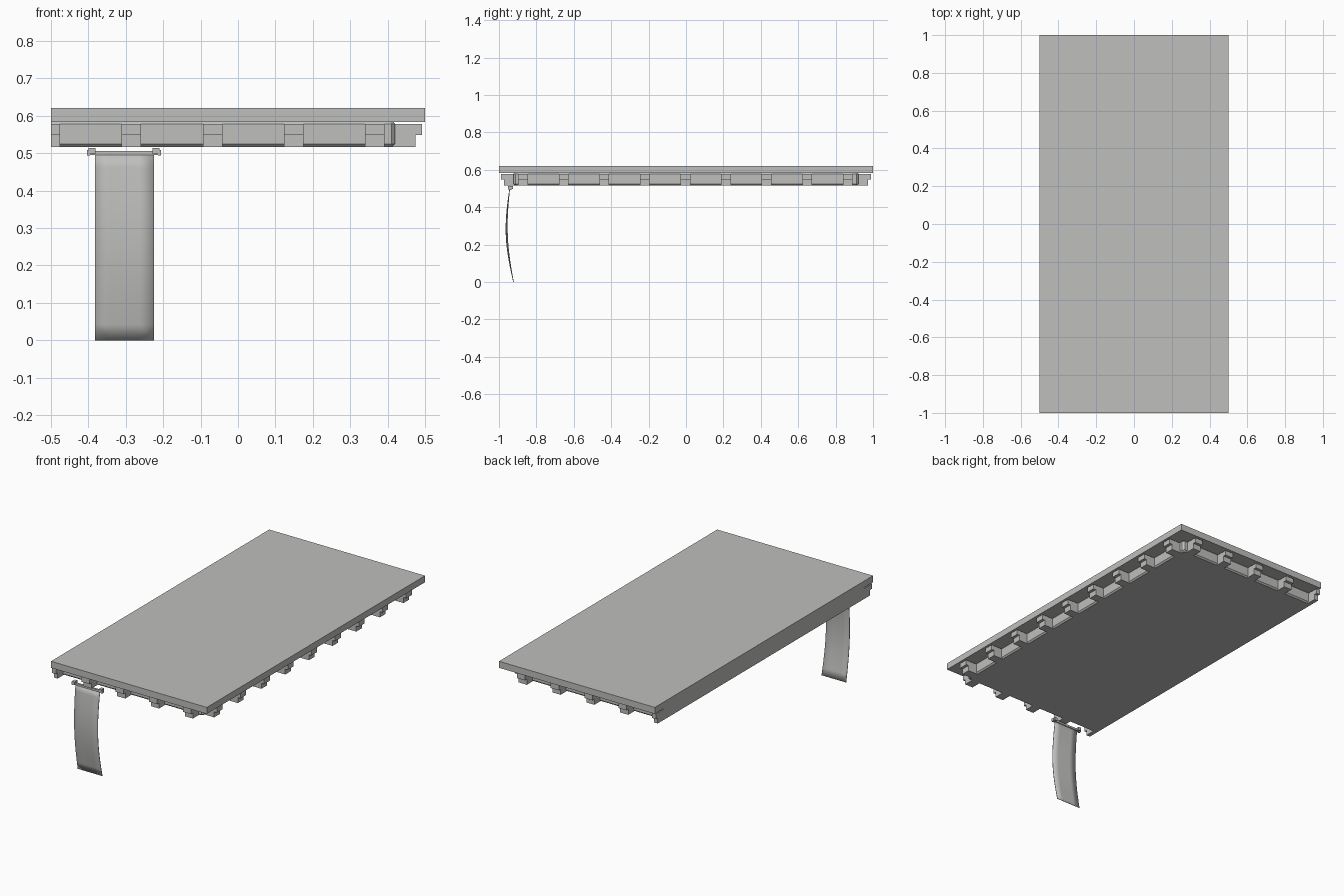
import bpy
import bmesh
import math
from mathutils import Matrix, Vector

old = bpy.data.objects.get("Cube")
if old:
    bpy.data.objects.remove(old, do_unlink=True)

stone = bpy.data.materials.new("stone grey")
stone.use_nodes = True
GREY = (0.52, 0.52, 0.51, 1)
stone.diffuse_color = GREY
stone.node_tree.nodes["Principled BSDF"].inputs["Base Color"].default_value = GREY


def finish(name, bm):
    bmesh.ops.recalc_face_normals(bm, faces=bm.faces)
    mesh = bpy.data.meshes.new(name)
    bm.to_mesh(mesh)
    bm.free()
    mesh.materials.append(stone)
    obj = bpy.data.objects.new(name, mesh)
    bpy.context.collection.objects.link(obj)
    return obj


def box(name, low, high):
    low, high = Vector(low), Vector(high)
    bm = bmesh.new()
    bmesh.ops.create_cube(bm, size=1)
    bmesh.ops.scale(bm, vec=high - low, verts=bm.verts)
    bmesh.ops.translate(bm, vec=(low + high) / 2, verts=bm.verts)
    return finish(name, bm)


def loft(name, rings):
    """Join matching rings of points and cap both ends."""
    bm = bmesh.new()
    loops = [[bm.verts.new(p) for p in ring] for ring in rings]
    n = len(loops[0])
    for a, b in zip(loops, loops[1:]):
        for i in range(n):
            j = (i + 1) % n
            bm.faces.new((a[i], a[j], b[j], b[i]))
    bm.faces.new(loops[0])
    bm.faces.new(loops[-1])
    return finish(name, bm)


# Roof slab
box("roof_slab", (-0.5, -1, 0.583), (0.5, 1, 0.621))


# Ceiling block: flush on the left wall side, chamfered on the other three
def footprint(inset, z):
    x, y, c = 0.42 - inset, 0.922 - inset, 0.01
    return [(-0.5, -y, z), (x - c, -y, z), (x, c - y, z),
            (x, y - c, z), (x - c, y, z), (-0.5, y, z)]


loft("ceiling_block", [footprint(0.008, 0.517), footprint(0, 0.525),
                       footprint(0, 0.578), footprint(0.004, 0.583)])


# Stepped corbels, drawn reaching outward along local x
def corbel(name, start, end, reach, turn):
    root = reach - 0.09
    step = [(root, 0.517), (reach - 0.017, 0.517), (reach - 0.017, 0.549),
            (reach, 0.549), (reach, 0.578), (root, 0.578)]
    spin = Matrix.Rotation(turn, 3, "Z")
    loft(name, [[spin @ Vector((x, y, z)) for x, z in step] for y in (start, end)])


SPACING, HALF = 0.217, 0.026
for i in range(9):
    y = (i - 4) * SPACING - 0.003
    corbel(f"side_corbel_{i + 1}", y - HALF, y + HALF, 0.492, 0)
for i in range(5):
    x = 0.366 - i * SPACING
    low, high = max(x - HALF, -0.5), x + HALF
    corbel(f"front_corbel_{i + 1}", low, high, 0.99, -math.pi / 2)
    corbel(f"back_corbel_{i + 1}", -high, -low, 0.99, math.pi / 2)

# Banner rod with its end brackets
box("banner_rod", (-0.403, -0.948, 0.495), (-0.207, -0.936, 0.506))
for side, x in (("right", -0.39), ("left", -0.219)):
    box(f"{side}_rod_bracket", (x - 0.009, -0.953, 0.497), (x + 0.009, -0.926, 0.514))
for side, x in (("right", -0.4), ("left", -0.21)):
    box(f"{side}_rod_end", (x - 0.004, -0.95, 0.493), (x + 0.004, -0.933, 0.508))

# Hanging banner, gently bowed outward with a slight twist
bm = bmesh.new()
ROWS, COLS = 12, 4
grid = []
for r in range(ROWS + 1):
    t = r / ROWS
    row = []
    for c in range(COLS + 1):
        s = c / COLS
        bow = (0.018 + 0.008 * s) * math.sin(math.pi * t)
        y = -0.942 + 0.017 * t * t - bow + 0.003 * t
        row.append(bm.verts.new((-0.382 + 0.157 * s, y, 0.503 * (1 - t))))
    grid.append(row)
for a, b in zip(grid, grid[1:]):
    for c in range(COLS):
        bm.faces.new((a[c], b[c], b[c + 1], a[c + 1]))
for f in bm.faces:
    f.smooth = True
banner = finish("banner_cloth", bm)
thick = banner.modifiers.new("thickness", "SOLIDIFY")
thick.thickness = 0.003
thick.offset = 0
